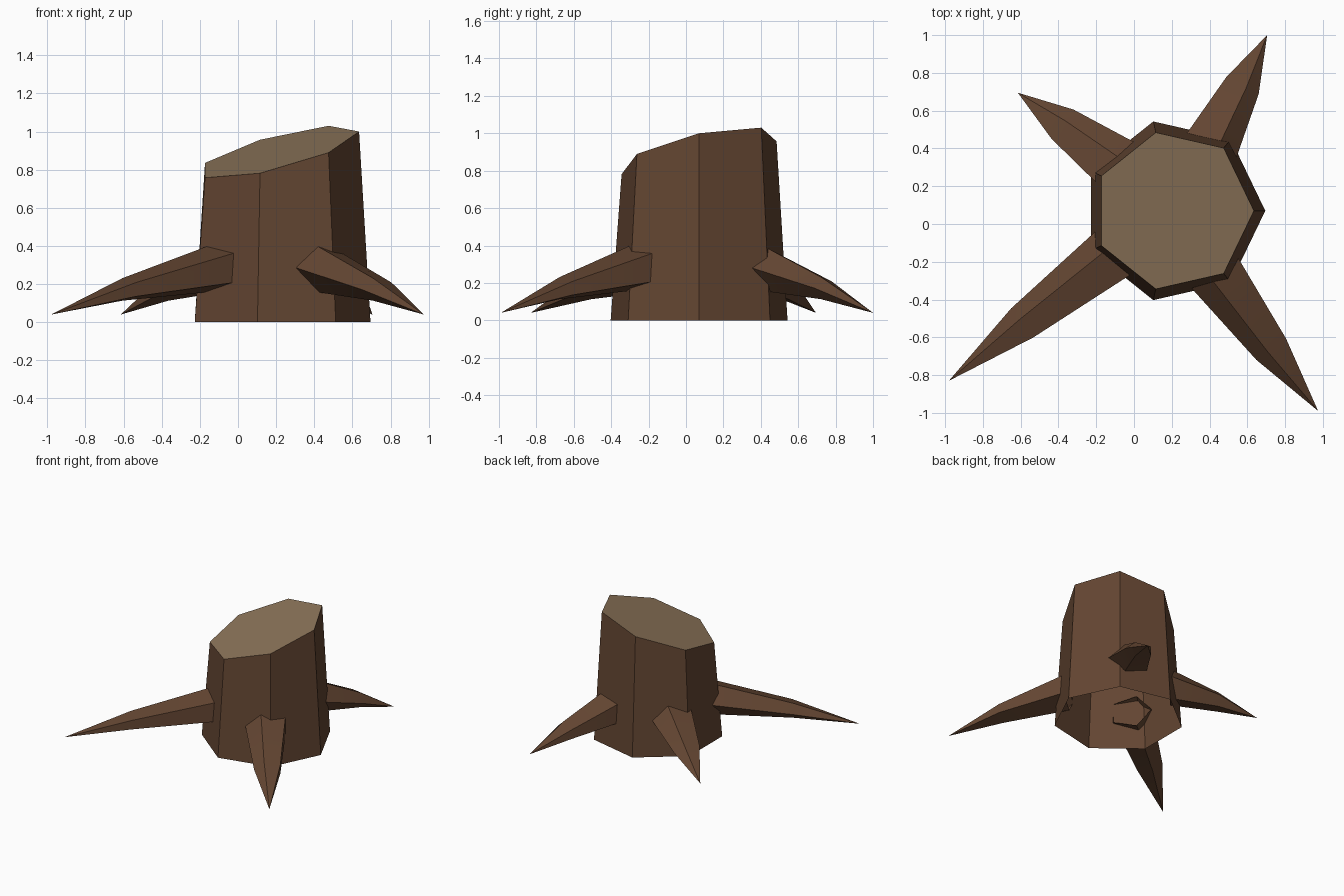
import bpy, bmesh, math

if "Cube" in bpy.data.objects:
    bpy.data.objects.remove(bpy.data.objects["Cube"])

CX, CY = 0.21, 0.07          # trunk axis


def material(name, rgb):
    m = bpy.data.materials.new(name)
    m.diffuse_color = (*rgb, 1)
    m.use_nodes = True
    m.node_tree.nodes["Principled BSDF"].inputs["Base Color"].default_value = m.diffuse_color
    return m


bark = material("bark_brown", (0.127, 0.061, 0.032))
wood = material("cut_wood_tan", (0.262, 0.175, 0.100))


def finish(name, bm, mats, angle):
    bm.normal_update()
    mesh = bpy.data.meshes.new(name)
    bm.to_mesh(mesh)
    bm.free()
    for m in mats:
        mesh.materials.append(m)
    ob = bpy.data.objects.new(name, mesh)
    bpy.context.collection.objects.link(ob)
    bpy.ops.object.select_all(action='DESELECT')
    ob.select_set(True)
    bpy.context.view_layer.objects.active = ob
    bpy.ops.object.shade_smooth_by_angle(angle=math.radians(angle))
    return ob


# Trunk: seven tapered sides, slanted cut, open underneath
bm = bmesh.new()
low, high = [], []
for i in range(7):
    a = math.tau * i / 7
    c, s = math.cos(a), math.sin(a)
    low.append(bm.verts.new((CX + 0.485 * c, CY + 0.485 * s, 0)))
    high.append(bm.verts.new((CX + 0.425 * c, CY + 0.425 * s,
                              0.893 + 0.107 * c + 0.09 * s)))
for i in range(7):
    j = (i + 1) % 7
    bm.faces.new((low[i], low[j], high[j], high[i]))
bm.faces.new(high).material_index = 1
finish("trunk", bm, [bark, wood], 30)


# Roots: five-sided spikes that bend down outwards from the trunk
def root(name, tip_x, tip_y):
    dx, dy = tip_x - CX, tip_y - CY
    length = math.hypot(dx, dy)
    dx, dy = dx / length, dy / length
    start = 0.39
    middle = start + (length - start) * 0.552
    bm = bmesh.new()
    rings = []
    # distance from axis, centre height, half width, half height
    for r, z, w, h in ((start, 0.285, 0.163, 0.131), (middle, 0.172, 0.107, 0.062)):
        ring = []
        for k in range(5):
            a = math.tau * k / 5
            side = w * math.cos(a)
            ring.append(bm.verts.new((CX + dx * r + dy * side,
                                      CY + dy * r - dx * side,
                                      z + h * math.sin(a))))
        rings.append(ring)
    tip = bm.verts.new((tip_x, tip_y, 0.04))
    for k in range(5):
        n = (k + 1) % 5
        bm.faces.new((rings[0][k], rings[0][n], rings[1][n], rings[1][k]))
        bm.faces.new((rings[1][k], rings[1][n], tip))
    bmesh.ops.recalc_face_normals(bm, faces=bm.faces)
    finish(name, bm, [bark], 40)


root("root_front_left", -0.98, -0.83)
root("root_front_right", 0.975, -0.99)
root("root_back_right", 0.705, 1.0)
root("root_back_left", -0.615, 0.695)
